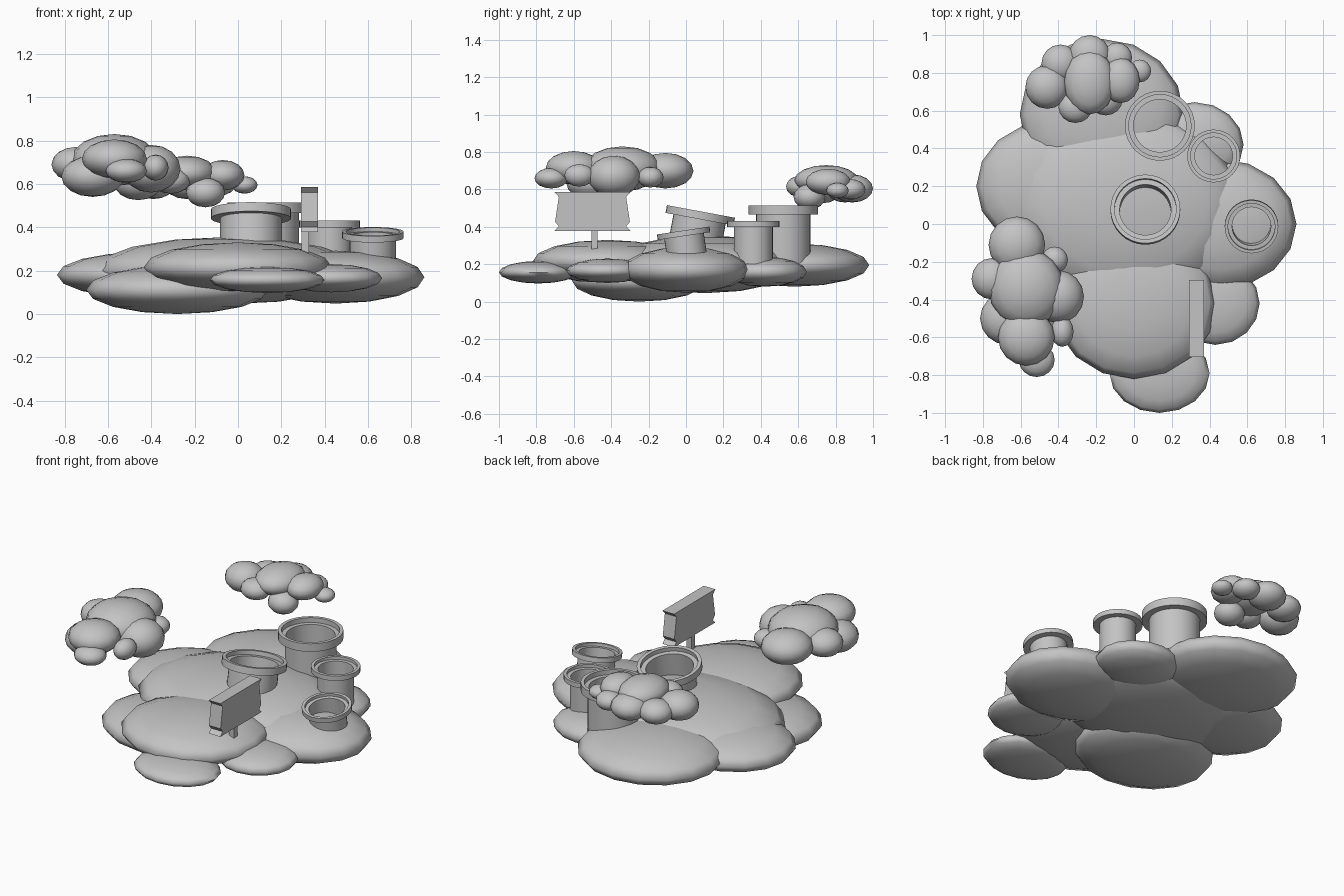
import bpy
import bmesh
from math import radians, cos, sin, pi
from mathutils import Matrix, Vector

if "Cube" in bpy.data.objects:
    bpy.data.objects.remove(bpy.data.objects["Cube"], do_unlink=True)

# Single plain grey
GREY = (0.55, 0.55, 0.55, 1.0)
grey = bpy.data.materials.new("plain grey")
grey.use_nodes = True
grey.diffuse_color = GREY
grey.node_tree.nodes["Principled BSDF"].inputs["Base Color"].default_value = GREY


def finish(name, bm, smooth_angle=None):
    """Turn a bmesh into a named, coloured object."""
    bmesh.ops.recalc_face_normals(bm, faces=bm.faces)
    mesh = bpy.data.meshes.new(name)
    bm.to_mesh(mesh)
    bm.free()
    mesh.materials.append(grey)
    obj = bpy.data.objects.new(name, mesh)
    bpy.context.collection.objects.link(obj)
    if smooth_angle:
        bpy.ops.object.select_all(action="DESELECT")
        obj.select_set(True)
        bpy.context.view_layer.objects.active = obj
        bpy.ops.object.shade_smooth_by_angle(angle=radians(smooth_angle))
    return obj


def puffs(name, blobs):
    """Overlapping squashed spheres: (x, y, z, rx, ry, rz)."""
    bm = bmesh.new()
    for x, y, z, rx, ry, rz in blobs:
        place = Matrix.Translation((x, y, z)) @ Matrix.Diagonal((rx, ry, rz, 1))
        bmesh.ops.create_uvsphere(bm, u_segments=16, v_segments=8,
                                  radius=1, matrix=place)
    return finish(name, bm, 80)


def pipe(name, rim_centre, body, rim, rim_height, depth, tilt=0):
    """Open tube with a stepped collar, origin at the top of the collar."""
    lip = rim - (rim - body) * 0.5
    inner = body * 0.96
    profile = [(body, -depth), (body, -rim_height), (rim, -rim_height),
               (rim, 0), (lip, 0), (lip, -rim_height * 0.6),
               (inner, -rim_height * 0.6), (inner, -depth)]
    sides = 32
    bm = bmesh.new()
    rings = []
    for r, z in profile:
        rings.append([bm.verts.new((r * cos(2 * pi * i / sides),
                                    r * sin(2 * pi * i / sides), z))
                      for i in range(sides)])
    for k, low in enumerate(rings):
        high = rings[(k + 1) % len(rings)]
        for i in range(sides):
            j = (i + 1) % sides
            bm.faces.new((low[i], low[j], high[j], high[i]))
    obj = finish(name, bm, 35)
    obj.location = rim_centre
    obj.rotation_euler.x = radians(tilt)
    return obj


# Floating island
puffs("island", [
    (-.05, .1, .2, .62, .5, .155),       # centre
    (0, -.42, .215, .435, .4, .115),     # front
    (.135, -.79, .157, .265, .21, .06),  # front step
    (.45, 0, .17, .41, .345, .122),      # left side
    (.43, -.42, .165, .235, .22, .065),  # left front
    (.32, .42, .16, .26, .225, .08),     # left back
    (-.17, .58, .195, .435, .4, .115),   # back
    (-.44, .2, .18, .395, .345, .105),   # right side
    (-.28, -.25, .112, .42, .36, .112),  # right front
])

# Clouds
puffs("front_cloud", [
    (-.57, -.34, .71, .2, .21, .12),
    (-.62, -.11, .7, .15, .15, .095),
    (-.42, -.19, .665, .07, .07, .055),
    (-.75, -.29, .69, .11, .11, .08),
    (-.4, -.385, .67, .135, .14, .11),
    (-.57, -.6, .715, .15, .15, .09),
    (-.515, -.72, .66, .095, .09, .055),
    (-.67, -.5, .635, .145, .14, .095),
    (-.38, -.57, .675, .06, .08, .06),
])
puffs("back_cloud", [
    (-.235, .75, .65, .135, .17, .08),
    (-.235, .89, .605, .11, .11, .075),
    (-.46, .725, .61, .115, .115, .085),
    (-.39, .85, .6, .1, .1, .07),
    (-.31, .62, .615, .09, .085, .06),
    (-.15, .66, .56, .09, .085, .068),
    (-.07, .76, .64, .1, .12, .07),
    (.03, .81, .595, .06, .06, .04),
    (-.09, .88, .6, .08, .08, .055),
])

# Pipes
pipe("centre_pipe", (.06, .08, .482), .142, .185, .042, .2, -10.5)
pipe("back_pipe", (.137, .52, .515), .145, .185, .05, .31)
pipe("left_pipe", (.622, -.015, .38), .107, .142, .03, .2, 8.5)
pipe("left_back_pipe", (.422, .36, .43), .104, .14, .03, .23)

# Sign board with notched ends, extruded across x
half = [(.203, .585), (.18, .56), (.2, .427), (.18, .402), (.203, .378)]
outline = half + [(-y, z) for y, z in reversed(half)]
bm = bmesh.new()
face = bm.faces.new([bm.verts.new((.29, y - .5, z)) for y, z in outline])
side = bmesh.ops.extrude_face_region(bm, geom=[face])["geom"]
bmesh.ops.translate(bm, vec=Vector((.08, 0, 0)),
                    verts=[v for v in side if isinstance(v, bmesh.types.BMVert)])
finish("sign_board", bm)

# Sign post
bm = bmesh.new()
bmesh.ops.create_cube(bm, size=1, matrix=Matrix.Translation((.31, -.49, .34))
                      @ Matrix.Diagonal((.033, .033, .22, 1)))
finish("sign_post", bm)
